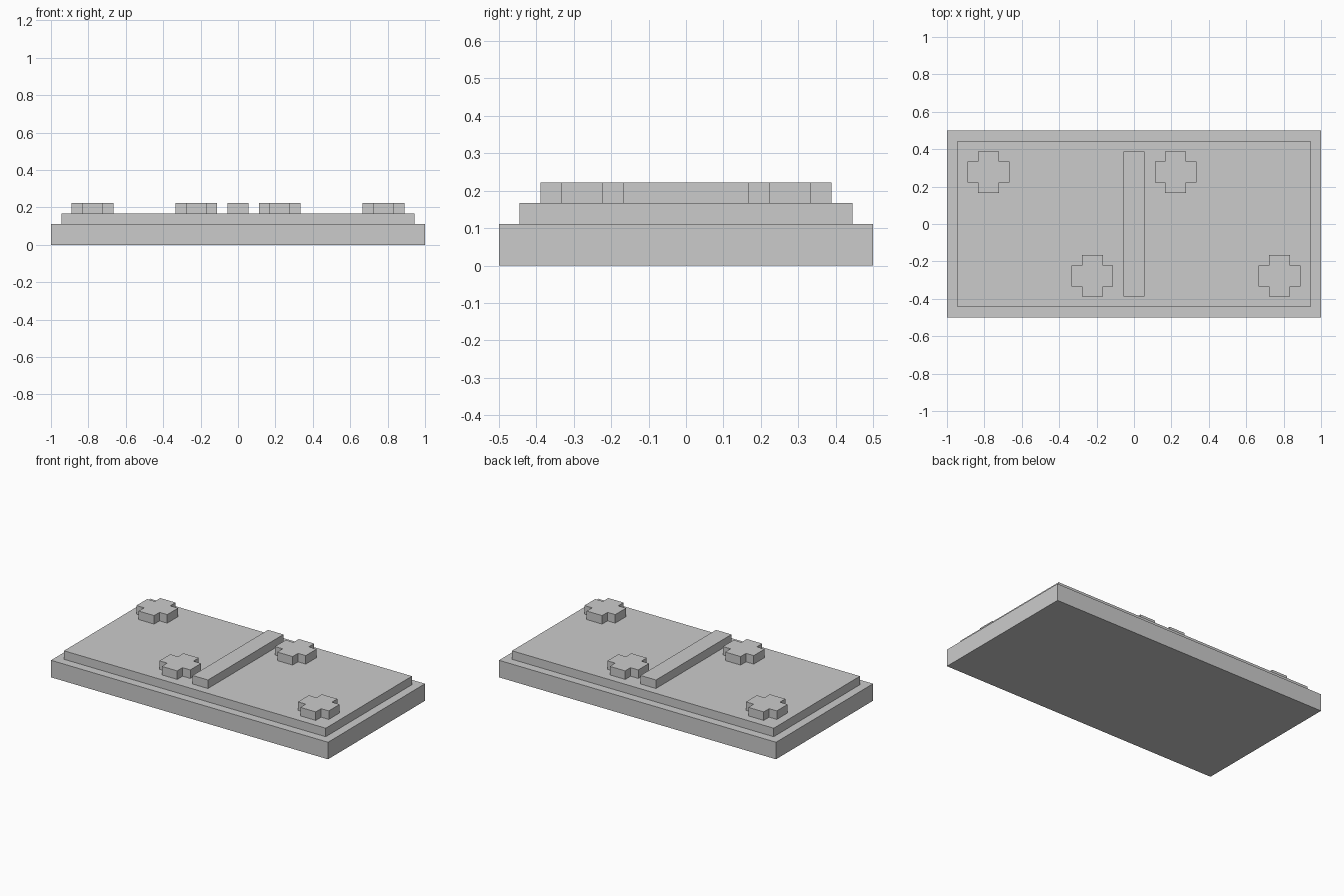
import bpy, bmesh

if "Cube" in bpy.data.objects:
    bpy.data.objects.remove(bpy.data.objects["Cube"])

U = 1 / 18  # module: every size is a multiple of this


def prism(name, profile, z0, z1):
    """Extrude a closed xy outline from z0 to z1."""
    bm = bmesh.new()
    face = bm.faces.new([bm.verts.new((x, y, z0)) for x, y in profile])
    ext = bmesh.ops.extrude_face_region(bm, geom=[face])
    top = [v for v in ext["geom"] if isinstance(v, bmesh.types.BMVert)]
    bmesh.ops.translate(bm, verts=top, vec=(0, 0, z1 - z0))
    bmesh.ops.recalc_face_normals(bm, faces=bm.faces)
    mesh = bpy.data.meshes.new(name)
    bm.to_mesh(mesh)
    bm.free()
    obj = bpy.data.objects.new(name, mesh)
    bpy.context.collection.objects.link(obj)
    return obj


def rect(hx, hy):
    return [(-hx, -hy), (hx, -hy), (hx, hy), (-hx, hy)]


def plus(r, w):
    """Plus-shaped outline: one arm's three corners turned four times."""
    pts, arm = [], [(r, -w), (r, w), (w, w)]
    for _ in range(4):
        pts += arm
        arm = [(-y, x) for x, y in arm]
    return pts


# Stepped slab and the divider across its middle
prism("base_slab", rect(1, 0.5), 0, 2 * U)
prism("raised_panel", rect(17 * U, 8 * U), 2 * U, 3 * U)
prism("divider_bar", rect(U, 7 * U), 3 * U, 4 * U)

# Plus-shaped studs, in pairs rotated half a turn about the centre
for i, (x, y) in enumerate([(-14 * U, 5 * U), (4 * U, 5 * U)]):
    for side, s in (("back", 1), ("front", -1)):
        stud = prism(f"plus_stud_{side}_{i + 1}", plus(2 * U, U), 3 * U, 4 * U)
        stud.location = (s * x, s * y, 0)
